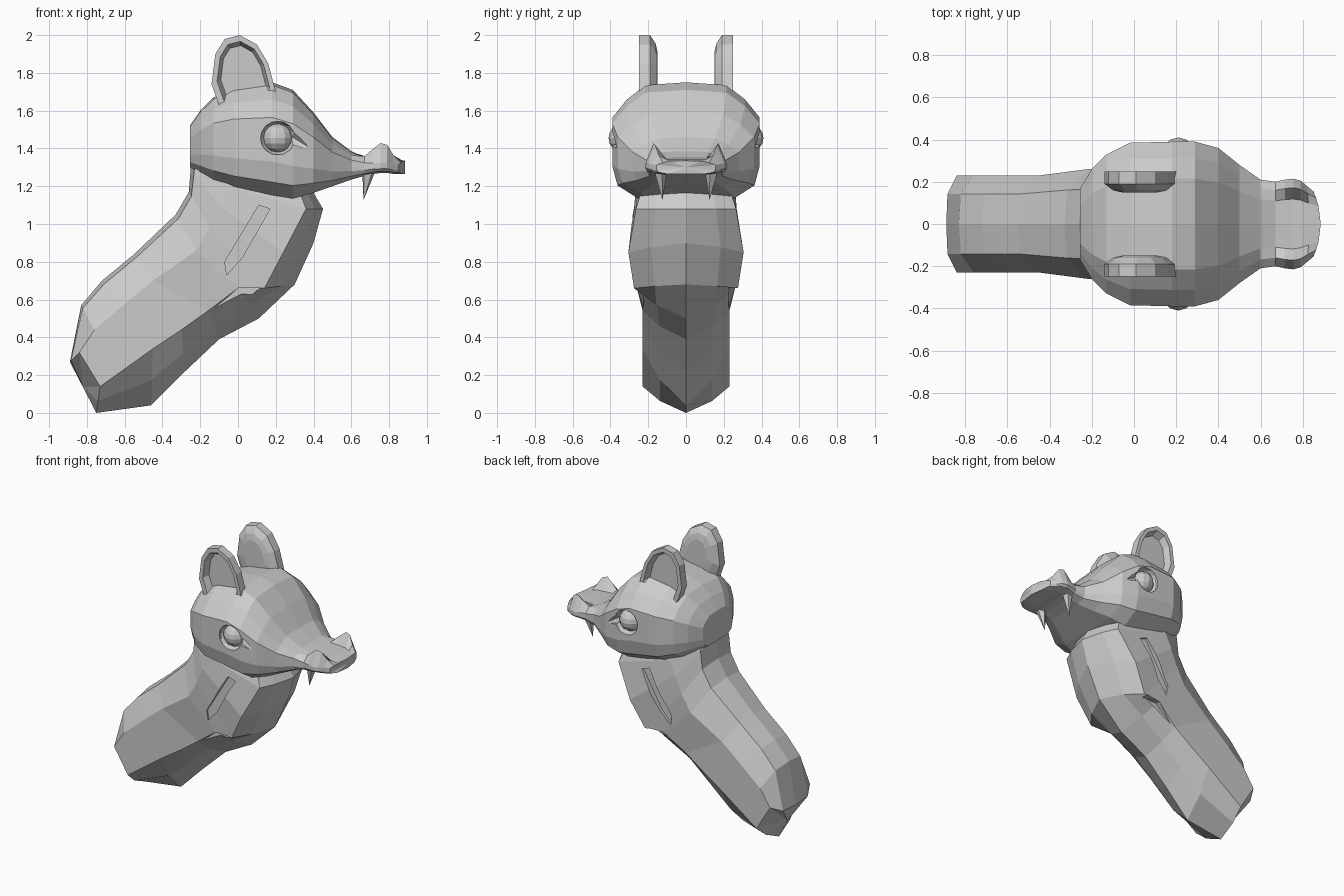
import bpy, bmesh, math
from mathutils import Vector, Matrix

if "Cube" in bpy.data.objects:
    bpy.data.objects.remove(bpy.data.objects["Cube"])


def make(name, bm):
    bmesh.ops.recalc_face_normals(bm, faces=bm.faces)
    me = bpy.data.meshes.new(name)
    bm.to_mesh(me)
    bm.free()
    ob = bpy.data.objects.new(name, me)
    bpy.context.collection.objects.link(ob)
    return ob


def loft(name, halves):
    """Skin half-sections (first and last point on y = 0), mirrored in y."""
    bm = bmesh.new()
    rings = []
    for h in halves:
        pts = h + [Vector((p.x, -p.y, p.z)) for p in reversed(h[1:-1])]
        rings.append([bm.verts.new(p) for p in pts])
    n = len(rings[0])
    for a, b in zip(rings, rings[1:]):
        for i in range(n):
            j = (i + 1) % n
            bm.faces.new((a[i], a[j], b[j], b[i]))
    for r in (rings[0], rings[-1]):
        cv = bm.verts.new((r[0].co + r[n // 2].co) / 2)
        for i in range(n):
            bm.faces.new((r[i], r[(i + 1) % n], cv))
    return make(name, bm)


def ball(name, loc, size, u=12, v=8):
    bm = bmesh.new()
    m = Matrix.Translation(loc) @ Matrix.Diagonal((*size, 1))
    bmesh.ops.create_uvsphere(bm, u_segments=u, v_segments=v, radius=1, matrix=m)
    return make(name, bm)


def spike(name, base, tip, r, sides=5):
    base, tip = Vector(base), Vector(tip)
    d = tip - base
    bm = bmesh.new()
    m = Matrix.Translation((base + tip) / 2) @ d.to_track_quat('Z', 'Y').to_matrix().to_4x4()
    bmesh.ops.create_cone(bm, cap_ends=True, segments=sides, radius1=r, radius2=0.001,
                          depth=d.length, matrix=m)
    return make(name, bm)


def stack(name, outline, layers):
    """Closed xz outline repeated at (y, scale) layers; used for slabs and ears."""
    bm = bmesh.new()
    cx = sum(p[0] for p in outline) / len(outline)
    cz = sum(p[1] for p in outline) / len(outline)
    rings = [[bm.verts.new((cx + (x - cx) * k, y, cz + (z - cz) * k)) for x, z in outline]
             for y, k in layers]
    n = len(outline)
    for a, b in zip(rings, rings[1:]):
        for i in range(n):
            j = (i + 1) % n
            bm.faces.new((a[i], a[j], b[j], b[i]))
    bm.faces.new(rings[0])
    bm.faces.new(rings[-1])
    return make(name, bm)


def cut(target, cutter):
    m = target.modifiers.new(cutter.name, 'BOOLEAN')
    m.operation, m.solver, m.object = 'DIFFERENCE', 'EXACT', cutter
    cutter.hide_render = True
    cutter.hide_viewport = True


# Neck: back ridge, upper side, lower side, front ridge (x, z), half width
neck_rows = [
    ((-.89, .27), (-.84, .32), (-.73, .14), (-.75, .0), .23),
    ((-.83, .57), (-.76, .44), (-.45, .34), (-.46, .04), .23),
    ((-.72, .70), (-.62, .56), (-.30, .44), (-.28, .22), .23),
    ((-.55, .84), (-.45, .70), (-.16, .54), (-.10, .39), .23),
    ((-.33, 1.05), (-.22, .86), (.0, .66), (.11, .50), .26),
    ((-.26, 1.17), (-.15, .98), (.14, .66), (.30, .68), .275),
    ((-.25, 1.30), (-.10, 1.10), (.24, .85), (.40, .90), .305),
    ((-.22, 1.40), (-.05, 1.20), (.36, 1.08), (.45, 1.08), .265),
    ((-.10, 1.42), (.05, 1.25), (.33, 1.16), (.40, 1.165), .24),
]
halves = []
for b, u, l, f, w in neck_rows:
    b, u, l, f = [Vector((p[0], 0, p[1])) for p in (b, u, l, f)]
    Y = Vector((0, w, 0))
    U = Vector((0, min(w, .265), 0))
    halves.append([b, b.lerp(u, .12) + U * .62, u + U, l + Y, f.lerp(l, .45) + Y * .6, f])
neck = loft("neck", halves)

# Head: x, top z, bottom z, half width, nostril bump, forward bow
section = [(0, 1), (.55, .975), (.8, .85), (1, .69), (1, .3), (.93, .12), (.65, 0), (0, 0)]
head_rows = [
    (-.255, 1.52, 1.30, .17, 0, 0), (-.20, 1.60, 1.27, .26, 0, 0),
    (-.13, 1.67, 1.23, .33, 0, 0), (-.02, 1.72, 1.19, .385, 0, 0),
    (.18, 1.75, 1.15, .39, 0, 0), (.29, 1.71, 1.135, .39, 0, 0),
    (.40, 1.59, 1.165, .36, 0, 0), (.50, 1.46, 1.20, .28, 0, 0),
    (.60, 1.385, 1.235, .21, 0, 0), (.67, 1.355, 1.255, .20, .02, 0),
    (.715, 1.35, 1.265, .21, .06, 0), (.755, 1.345, 1.27, .215, .095, 0),
    (.79, 1.345, 1.27, .205, .085, 0), (.83, 1.34, 1.265, .18, .035, .01),
    (.885, 1.335, 1.265, .155, 0, .035),
]
halves = []
for x, t, b, w, bump, bow in head_rows:
    halves.append([Vector((x - bow * a * a, a * w, b + (t - b) * u + (bump if a == .8 else 0)))
                   for a, u in section])
head = loft("head", halves)

ear_outline = [(-.09, 1.60), (-.14, 1.74), (-.12, 1.90), (-.07, 1.98), (.01, 2.0),
               (.10, 1.95), (.16, 1.85), (.20, 1.70), (.16, 1.62)]
slot = [(.11, 1.10), (.17, 1.08), (.02, .82), (-.06, .73), (-.07, .80)]
fold = [(-.13, .55), (.0, .66), (.12, .665), (-.02, .545)]

for s, side in ((-1, "right"), (1, "left")):
    # Eye with recessed socket and pointed inner corner
    cut(head, ball("socket_cutter_" + side, (.21, s * .40, 1.455), (.095, .095, .09), 10, 8))
    cut(head, spike("corner_cutter_" + side, (.25, s * .385, 1.47), (.40, s * .375, 1.39), .045))
    ball("eye_" + side, (.21, s * .33, 1.455), (.08, .08, .078))

    # Ear: rounded blade, domed on the inner face and dished on the outer
    stack("ear_" + side, ear_outline,
          [(s * .15, .5), (s * .16, .75), (s * .19, 1), (s * .25, 1), (s * .25, .82), (s * .205, .7)])

    # Fang, and the slots along the side of the throat
    spike("fang_" + side, (.69, s * .135, 1.275), (.665, s * .125, 1.13), .035)
    cut(neck, stack("throat_slot_cutter_" + side, slot, [(s * .25, 1), (s * .4, 1)]))
    cut(neck, stack("throat_fold_cutter_" + side, fold, [(s * .225, 1), (s * .4, 1)]))
